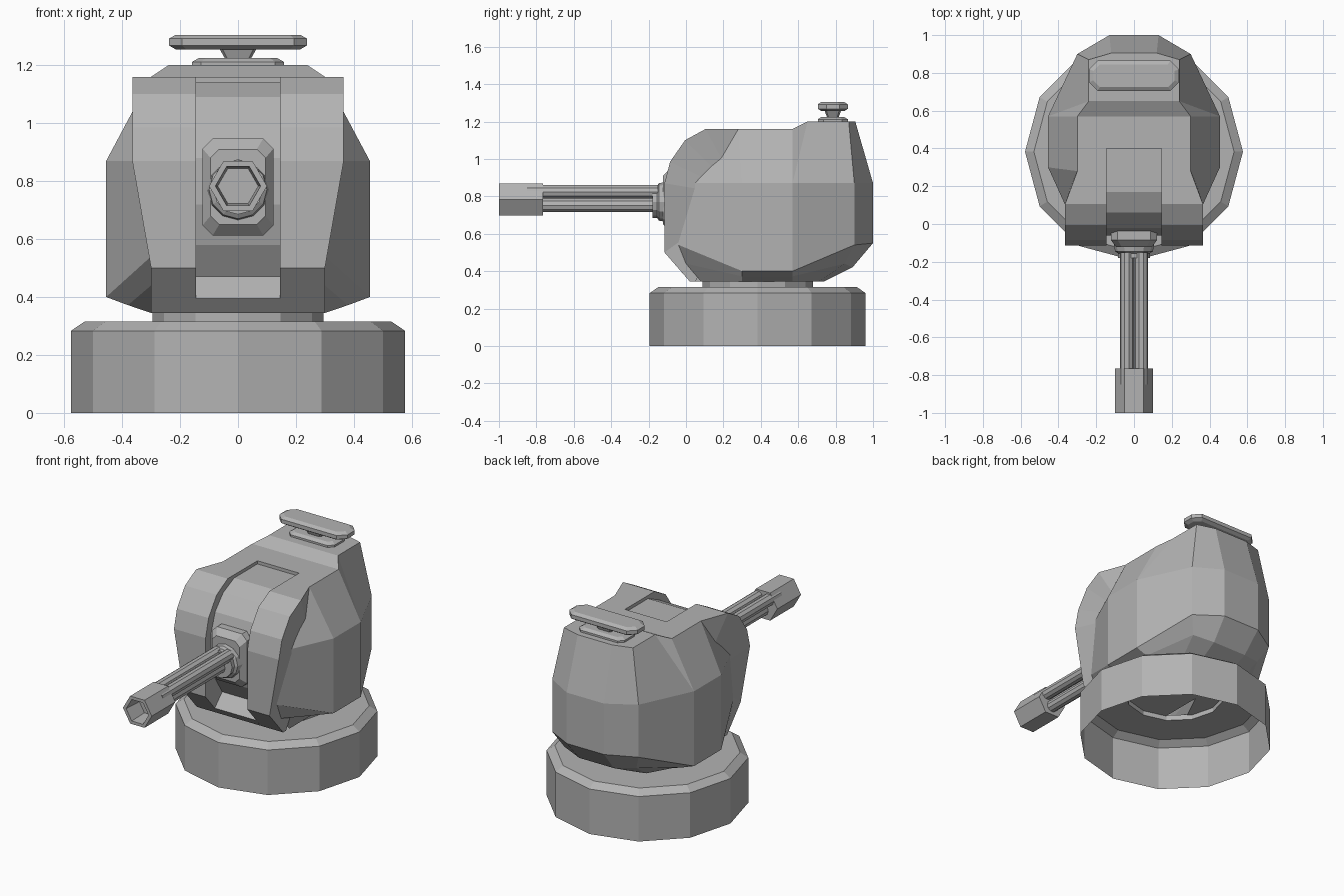
import bpy, bmesh, math
from mathutils import Vector

cube = bpy.data.objects.get("Cube")
if cube:
    bpy.data.objects.remove(cube)

grey = bpy.data.materials.new("plain grey")
grey.use_nodes = True
grey.diffuse_color = (0.45, 0.45, 0.45, 1)
grey.node_tree.nodes["Principled BSDF"].inputs["Base Color"].default_value = (0.45, 0.45, 0.45, 1)


def finish(name, faces, closed=True):
    """Make an object from polygons given as lists of points."""
    bm = bmesh.new()
    for pts in faces:
        clean = []
        for p in map(Vector, pts):
            if all((p - q).length > 1e-5 for q in clean):
                clean.append(p)
        if len(clean) > 2:
            bm.faces.new([bm.verts.new(p) for p in clean])
    bmesh.ops.remove_doubles(bm, verts=bm.verts, dist=1e-5)
    bmesh.ops.recalc_face_normals(bm, faces=bm.faces)
    mesh = bpy.data.meshes.new(name)
    bm.to_mesh(mesh)
    bm.free()
    mesh.materials.append(grey)
    ob = bpy.data.objects.new(name, mesh)
    bpy.context.collection.objects.link(ob)
    return ob


def bridge(a, b, loop=True):
    n = len(a)
    return [[a[i], a[(i + 1) % n], b[(i + 1) % n], b[i]] for i in range(n if loop else n - 1)]


def loft(name, rings, caps=True):
    faces = [f for a, b in zip(rings, rings[1:]) for f in bridge(a, b)]
    if caps:
        faces += [rings[0], rings[-1]]
    return finish(name, faces)


def mirror(faces):
    return [[(-x, y, z) for x, y, z in reversed(f)] for f in faces]


def circle(n, r, z, y=0.0, x=0.0):
    return [(x + r * math.cos(2 * math.pi * i / n), y + r * math.sin(2 * math.pi * i / n), z) for i in range(n)]


def ring_y(n, r, y, x=0.0, z=0.783):
    """Polygon facing along the barrel."""
    return [(px, y, z + pz) for px, pz, _ in circle(n, r, 0, 0, x)]


def octagon(w, d, cut):
    """Rectangle of half sizes w, d with cut corners."""
    return [(w, d - cut), (w - cut, d), (cut - w, d), (-w, d - cut),
            (-w, cut - d), (cut - w, -d), (w - cut, -d), (w, cut - d)]


# Round pedestal and neck, open underneath
loft("pedestal", [circle(12, r, z, 0.383) for r, z in
                  [(0.577, 0), (0.577, 0.283), (0.53, 0.315), (0.295, 0.315), (0.295, 0.35)]], caps=False)

# Faceted hull: half rings from the slot around the side to the back
top = [(0.145, 0.4, 1.16), (0.3, 0.28, 1.16), (0.3, 0.28, 1.16), (0.3, 0.57, 1.16),
       (0.24, 0.65, 1.2), (0.24, 0.87, 1.2), (0.12, 0.905, 1.2)]
plan = [(0.145, 0.4), (0.3, -0.04), (0.455, 0.3), (0.455, 0.57), (0.455, 0.57), (0.3, 0.9), (0.13, 1.0)]
mid = [(x, y, 0.87) for x, y in plan]
low = [(x, y, z) for (x, y), z in zip(plan, [0.5, 0.54, 0.4, 0.4, 0.4, 0.54, 0.55])]
under = [(0.145, 0.4, 0.4), (0.3, 0.0, 0.44), (0.38, 0.3, 0.372), (0.38, 0.57, 0.372),
         (0.38, 0.57, 0.372), (0.25, 0.85, 0.44), (0.12, 0.89, 0.42)]
bottom = [(x, y, 0.345) for x, y in
          [(0.145, 0.4), (0.3, 0.08), (0.3, 0.3), (0.3, 0.57), (0.3, 0.57), (0.22, 0.71), (0.11, 0.74)]]
half = [f for a, b in zip([top, mid, low, under], [mid, low, under, bottom]) for f in bridge(a, b, False)]
faces = half + mirror(half)
for a, b in zip([top, mid, low, under], [mid, low, under, bottom]):
    for k in (0, -1):
        faces.append([a[k], b[k]] + [(-x, y, z) for x, y, z in (b[k], a[k])])


def across(pts):
    return pts + [(-x, y, z) for x, y, z in reversed(pts)]


faces += [across([top[0], top[1], top[3]]), across(top[3:5]), across(top[4:]), across(bottom)]
finish("hull", faces)

# Curved cheeks either side of the gun: (y, z, outer x)
edge = [(0.05, 0.345, 0.3), (0.02, 0.345, 0.3), (-0.115, 0.5, 0.3), (-0.115, 0.87, 0.365),
        (-0.085, 0.985, 0.365), (-0.005, 1.1, 0.365), (0.105, 1.16, 0.365), (0.28, 1.16, 0.3), (0.42, 1.16, 0.29)]
outer = [(x, y, z) for y, z, x in edge]
inner = [(0.145, y, z) for y, z, x in edge]
pivot = (0.3, 0.3, 0.8)
cheek = bridge(outer, inner, False) + [inner + [(0.145, 0.42, 0.345)]]
cheek += [[a, b, pivot] for a, b in zip(outer, outer[1:])]
finish("left_cheek", cheek)
finish("right_cheek", mirror(cheek))

# Gun drum in the slot, with the sill below it
drum = [(0.4, 1.14), (0.17, 1.14), (0.06, 1.09), (-0.02, 1.0), (-0.06, 0.88), (-0.06, 0.72),
        (-0.02, 0.58), (0.05, 0.47), (-0.024, 0.395), (0.02, 0.345), (0.4, 0.345)]
loft("gun_drum", [[(s * 0.145, y, z) for y, z in drum] for s in (-1, 1)])

# Gun mount plate and collar
loft("gun_mount", [[(x, y, 0.78 + z) for x, z in octagon(w, h, c)] for y, w, h, c in
                   [(0.03, 0.122, 0.167, 0.035), (-0.085, 0.122, 0.167, 0.035), (-0.122, 0.095, 0.13, 0.03)]])
loft("gun_collar", [ring_y(12, r, y, z=0.77) for y, r in
                    [(-0.1, 0.108), (-0.145, 0.1), (-0.155, 0.085), (-0.18, 0.085)]])

# Three barrels
for name, x, z in [("left_barrel", 0.038, 0.824), ("right_barrel", -0.038, 0.824), ("lower_barrel", 0, 0.752)]:
    loft(name, [ring_y(10, 0.037, y, x, z) for y in (-0.15, -0.85)])

# Hollow six-sided muzzle
loft("muzzle", [ring_y(6, r, y) for y, r in [(-0.765, 0.1), (-1, 0.1), (-1, 0.078), (-0.88, 0.07)]])

# Roof sensor: foot, stem and plate
for name, layers in {
    "sensor_foot": [(1.195, 0.158, 0.08, 0.03), (1.212, 0.158, 0.08, 0.03), (1.225, 0.135, 0.06, 0.025)],
    "sensor_stem": [(1.22, 0.043, 0.03, 0.008), (1.26, 0.066, 0.045, 0.01)],
    "sensor_plate": [(1.255, 0.215, 0.06, 0.035), (1.268, 0.238, 0.08, 0.045),
                     (1.292, 0.238, 0.08, 0.045), (1.305, 0.215, 0.06, 0.035)],
}.items():
    loft(name, [[(x, 0.785 + y, z) for x, y in octagon(w, d, c)] for z, w, d, c in layers])
